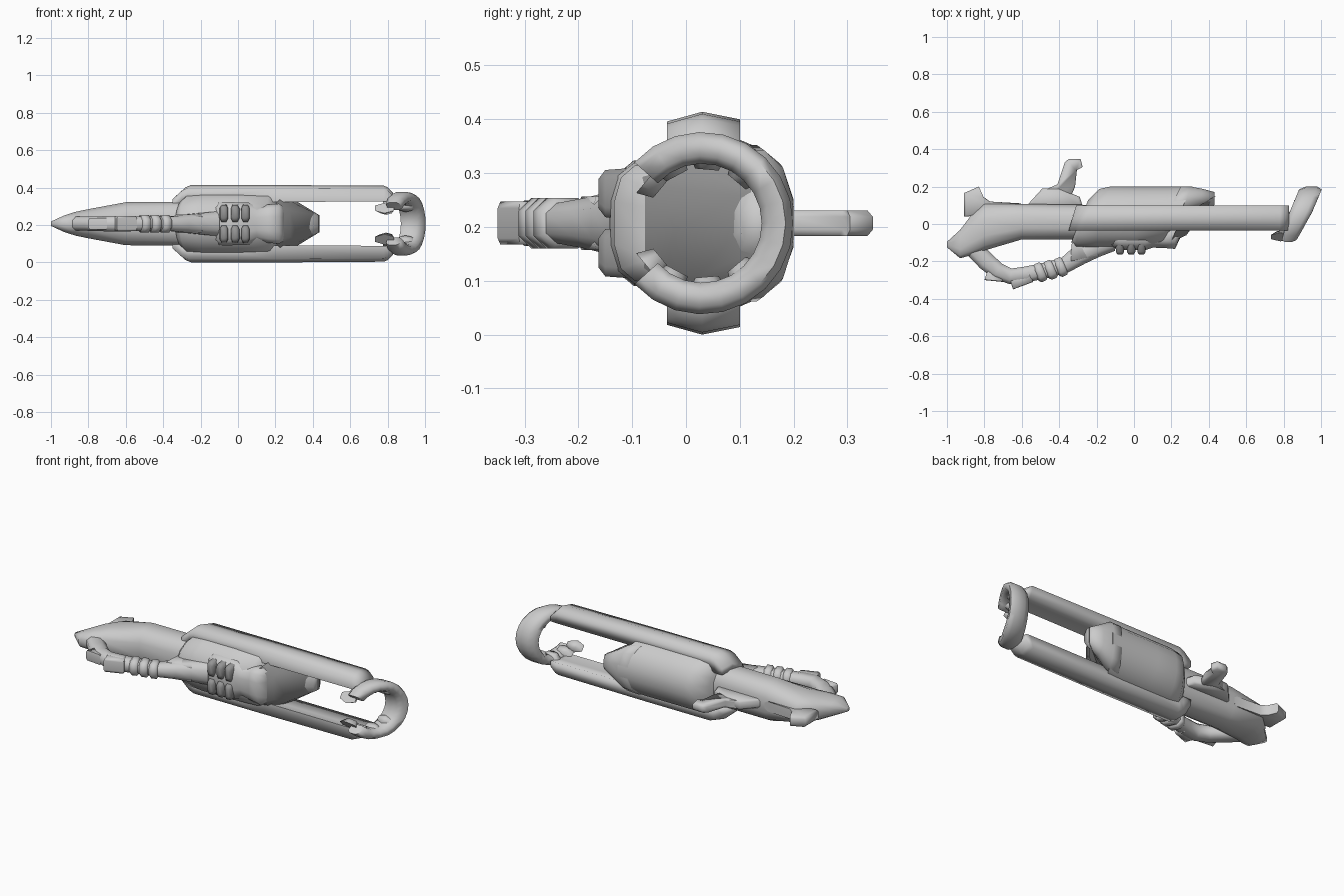
import bpy, bmesh
from math import sin, cos, pi, radians
from mathutils import Vector as V

if "Cube" in bpy.data.objects:
    bpy.data.objects.remove(bpy.data.objects["Cube"])

CZ = 0.207   # the model is mirrored about this height


def grey(name, g):
    m = bpy.data.materials.new(name)
    m.diffuse_color = (g, g, g, 1)
    m.use_nodes = True
    m.node_tree.nodes["Principled BSDF"].inputs["Base Color"].default_value = m.diffuse_color
    return m


METAL, DARK = grey("metal", .62), grey("dark_metal", .3)


def finish(name, bm, angle=75, mat=METAL):
    bmesh.ops.recalc_face_normals(bm, faces=bm.faces)
    me = bpy.data.meshes.new(name)
    bm.to_mesh(me)
    bm.free()
    me.materials.append(mat)
    ob = bpy.data.objects.new(name, me)
    bpy.context.collection.objects.link(ob)
    bpy.ops.object.select_all(action='DESELECT')
    ob.select_set(True)
    bpy.context.view_layer.objects.active = ob
    bpy.ops.object.shade_smooth_by_angle(angle=radians(angle))
    return ob


def skin(name, rings, angle=75, mat=METAL):
    """Join successive rings of points into a capped skin."""
    bm = bmesh.new()
    vs = [[bm.verts.new(p) for p in r] for r in rings]
    n = len(vs[0])
    for a, b in zip(vs, vs[1:]):
        for i in range(n):
            j = (i + 1) % n
            bm.faces.new((a[i], a[j], b[j], b[i]))
    bm.faces.new(vs[0])
    bm.faces.new(vs[-1])
    return finish(name, bm, angle, mat)


def oval(c, u, v, n=12, p=1.0):
    """Super-ellipse ring about c with half axes u and v."""
    f = lambda t: abs(t) ** p * (1 if t > 0 else -1)
    return [c + u * f(cos(2 * pi * (i + .5) / n)) + v * f(sin(2 * pi * (i + .5) / n))
            for i in range(n)]


def body(name, sections, n=12, p=1.0, mat=METAL):
    """Loft along x from (x, y_low, y_high, half_width, shear)."""
    return skin(name, [oval(V((x, (a + b) / 2, CZ)), V(((b - a) / 2 * s, (b - a) / 2, 0)),
                            V((0, 0, w)), n, p) for x, a, b, w, s in sections], 75, mat)


def sweep(name, path, n=8, mat=METAL):
    """Sweep along an xy path of (x, y, half_thickness, half_width)."""
    rings = []
    for i, (x, y, t, w) in enumerate(path):
        a, b = path[max(i - 1, 0)], path[min(i + 1, len(path) - 1)]
        d = V((b[0] - a[0], b[1] - a[1], 0)).normalized()
        rings.append(oval(V((x, y, CZ)), V((-d.y, d.x, 0)) * t, V((0, 0, w)), n, .8))
    return skin(name, rings, 75, mat)


def plate(name, pts, z0, z1, bevel=.012):
    """Flat xy outline extruded in z, with softened rims."""
    c = V((sum(p[0] for p in pts) / len(pts), sum(p[1] for p in pts) / len(pts), 0))
    def ring(z, k):
        return [c + (V((x, y, 0)) - c) * k + V((0, 0, z)) for x, y in pts]
    return skin(name, [ring(z0, .9), ring(z0 + bevel, 1), ring(z1 - bevel, 1), ring(z1, .9)])


# Rear stock
body("stock", [(-1, -.125, -.095, .012, 0), (-.93, -.185, -.03, .045, 0),
               (-.87, -.17, .05, .065, 0), (-.8, -.145, .11, .08, 0),
               (-.6, -.085, .11, .118, 0), (-.25, -.085, .105, .12, 0)], 12, .75)

# Main shell
body("main_shell", [(-.29, -.1, .13, .13, .4), (-.25, -.13, .19, .165, .4),
                    (-.17, -.135, .203, .172, .25), (.0, -.135, .203, .172, 0),
                    (.17, -.12, .203, .17, .1), (.25, -.06, .203, .155, .5)], 16)
# Front tongue, its sloping face in shadow
body("shell_tongue", [(.2, -.0, .203, .15, .5), (.28, .04, .202, .14, .3),
                      (.36, .08, .19, .09, .1), (.43, .1, .172, .05, 0)], 12, .9)
skin("bore_face", [[V((.195, -.1, CZ - .1)), V((.195, -.1, CZ + .1)), V((.24, .0, CZ + .145)),
                    V((.28, .06, CZ + .14)), V((.28, .06, CZ - .14)), V((.24, .0, CZ - .145))],
                   [V((x, y, CZ + z)) for x, y, z in
                    ((.28, -.06, -.07), (.28, -.06, .07), (.32, .02, .1),
                     (.436, .15, .045), (.436, .15, -.045), (.32, .02, -.1))]], 75, DARK)

# Two long side arms
for s in (-1, 1):
    rings = []
    for x, zo, zi in ((-.33, .15, .1), (-.28, .195, .1), (-.25, .207, .115),
                      (.2, .207, .117), (.78, .203, .118), (.8, .195, .118), (.83, .165, .12)):
        prof = [(-.035, zo - .018), (.03, zo), (.1, zo - .014),
                (.1, zi), (.03, zi + .012), (-.035, zi)]
        sl = .3 if x < 0 else 0
        rings.append([V((x + sl * (y - .03), y, CZ + s * z)) for y, z in prof])
    skin("side_arm", rings, 100)

# Tilted open muzzle ring
rings = []
for i in range(19):
    t = radians(-138 + 276 * i / 18)
    rad = V((0, cos(t), sin(t)))
    c = V((0, .03, CZ)) + rad * .14
    c.x = .832 + (c.y + .08) * .42
    end = .65 + .35 * min(1, min(i, 18 - i) / 4)
    rings.append(oval(c, V((.064 * end, 0, 0)), (rad + V((.4 * rad.y, 0, 0))) * .031, 8, .75))
skin("muzzle_ring", rings)

# Inward teeth of the ring
for deg in (50, 85, 118, 140):
    for s in (-1, 1):
        t = radians(deg * s)
        rad, tan = V((.4 * cos(t), cos(t), sin(t))), V((0, -sin(t), cos(t)))
        base = V((.858 + .02 * cos(t) + (.0 if deg < 130 else -.02), .03, CZ))
        skin("ring_tooth", [oval(base + rad * r, V((w * 1.6, 0, 0)), tan * w, 6)
                            for r, w in ((.13, .036), (.1, .022))])

# Fore grip block and its ridges
body("fore_grip", [(-.13, -.12, .0, .11, 0), (-.08, -.142, .0, .12, 0), (.06, -.142, .0, .115, 0),
                   (.1, -.128, .0, .09, 0), (.16, -.13, .0, .105, 0), (.22, -.135, -.01, .11, 0),
                   (.255, -.075, -.02, .085, .3)], 12, .75)
for x in (-.075, -.015, .04):
    for s in (-1, 1):
        skin("fore_grip_ridge", [oval(V((x, y, CZ + s * .055)), V((w, 0, 0)),
                                      V((0, 0, w * 2)), 8, .6)
                                 for y, w in ((-.1, .025), (-.15, .023), (-.163, .014))],
             75, DARK)

# Trigger guard loop and hand grip
sweep("hand_guard", [(-.12, -.09, .06, .07), (-.21, -.125, .06, .06), (-.29, -.165, .058, .05),
                     (-.37, -.22, .046, .04), (-.48, -.25, .045, .04), (-.58, -.27, .045, .043),
                     (-.66, -.28, .045, .045), (-.73, -.25, .048, .042), (-.79, -.2, .052, .04),
                     (-.86, -.13, .05, .04)])
# Web between the guard and the shell
plate("guard_web", [(-.34, -.2), (-.33, -.07), (-.2, -.07), (-.19, -.17), (-.28, -.19)],
      CZ - .05, CZ + .05)
for x, y in ((-.39, -.23), (-.445, -.245), (-.5, -.258)):
    sweep("guard_band", [(x - .024, y - .01, .042, .038), (x - .014, y - .006, .055, .05),
                         (x + .012, y + .006, .055, .05), (x + .022, y + .01, .042, .038)])
plate("guard_spur_rear", [(-.8, -.3), (-.7, -.31), (-.7, -.25), (-.78, -.24)], CZ - .03, CZ + .03)
plate("guard_spur_low", [(-.647, -.35), (-.54, -.31), (-.56, -.25), (-.67, -.28)],
      CZ - .04, CZ + .04)

# Sight post and rear fin
plate("sight_base", [(-.59, .08), (-.49, .19), (-.4, .19), (-.29, .145), (-.27, .08)],
      CZ - .028, CZ + .028)
plate("sight_post", [(-.48, .18), (-.41, .21), (-.37, .33), (-.35, .347), (-.285, .347),
                     (-.275, .305), (-.305, .29), (-.315, .2), (-.34, .14), (-.46, .13)],
      CZ - .024, CZ + .024)
plate("rear_fin", [(-.91, .04), (-.91, .165), (-.83, .2), (-.805, .145), (-.77, .12), (-.6, .11),
                   (-.7, .05)], CZ - .03, CZ + .03)
